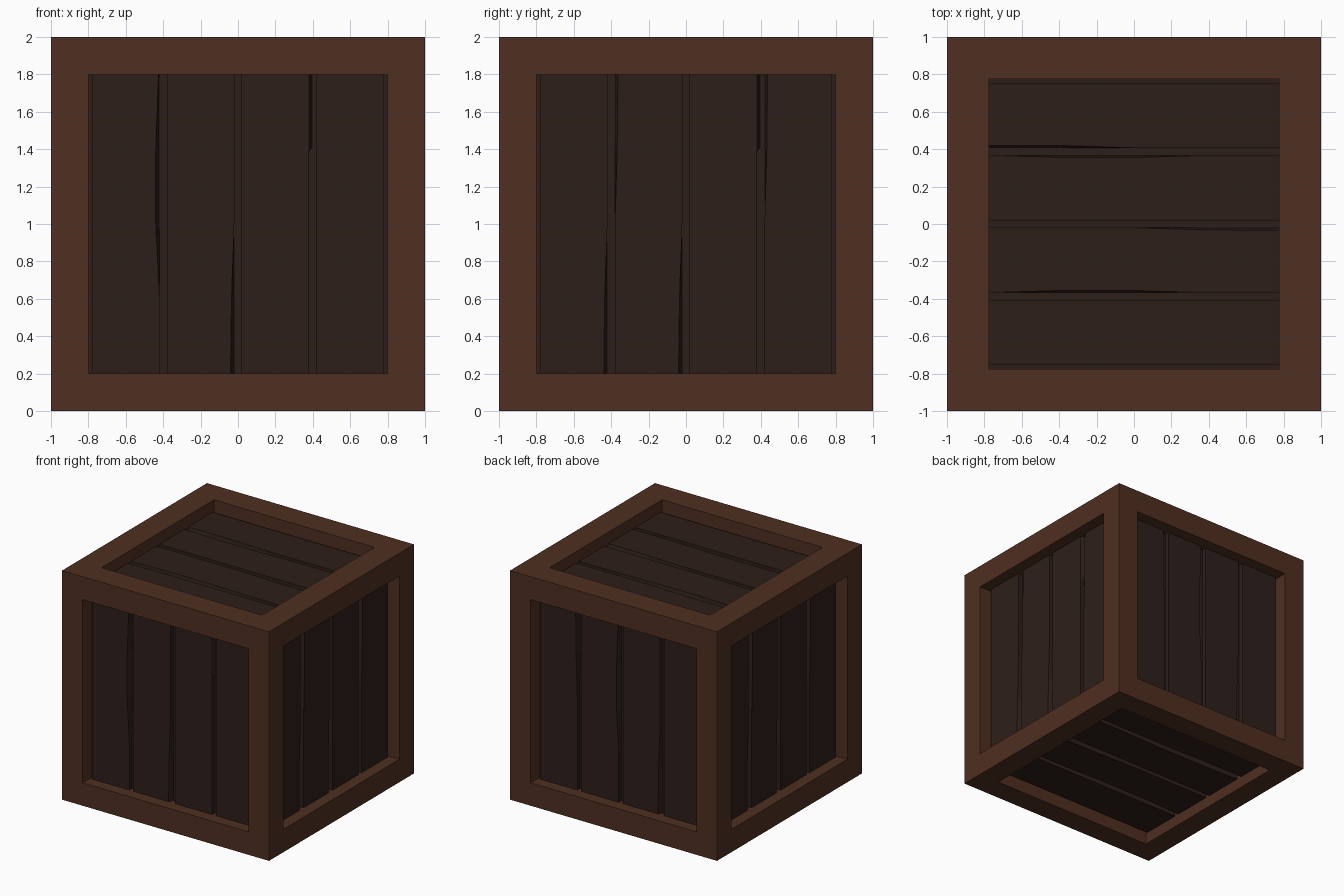
import bpy, bmesh
from mathutils import Vector

if "Cube" in bpy.data.objects:
    bpy.data.objects.remove(bpy.data.objects["Cube"])

RECESS, GAP_DEPTH = 0.10, 0.04


def material(name, rgb):
    m = bpy.data.materials.new(name)
    m.diffuse_color = (*rgb, 1)
    m.use_nodes = True
    m.node_tree.nodes["Principled BSDF"].inputs["Base Color"].default_value = m.diffuse_color
    return m


frame_mat = material("frame_wood", (0.080, 0.029, 0.015))
plank_mat = material("plank_wood", (0.027, 0.0135, 0.0105))


def add_object(name, bm, mats):
    bmesh.ops.recalc_face_normals(bm, faces=bm.faces[:])
    me = bpy.data.meshes.new(name)
    bm.to_mesh(me)
    bm.free()
    for m in mats:
        me.materials.append(m)
    ob = bpy.data.objects.new(name, me)
    bpy.context.collection.objects.link(ob)


# Frame: cube with a window sunk into each side, dark backing behind the planks
bm = bmesh.new()
bmesh.ops.create_cube(bm, size=2)
for v in bm.verts:
    v.co.z += 1
bm.normal_update()
for f in bm.faces[:]:
    n = f.normal.copy()
    border = 0.225 if n.z > 0.5 else 0.2
    bmesh.ops.inset_individual(bm, faces=[f], thickness=border, depth=0,
                               use_even_offset=True)
    inner = bmesh.ops.extrude_discrete_faces(bm, faces=[f])["faces"][0]
    bmesh.ops.translate(bm, verts=inner.verts[:], vec=-n * (RECESS + GAP_DEPTH))
    inner.material_index = 1
add_object("frame", bm, [frame_mat, plank_mat])

# Edge wear as (position along plank, amount):
# positive wears the outer edge back, negative leaves a splinter in the gap
LOW = [(-0.8, 0.02), (-0.4, 0.015), (0, 0)]
MID = [(-0.4, 0), (0, 0.02), (0.4, 0.02), (0.8, 0.005)]
HIGH = [(0, 0), (0.4, 0.012), (0.8, 0.016)]
SPLINTER = [(0.39, 0), (0.41, -0.018), (0.8, -0.018)]
LONG = [(-0.8, 0), (-0.4, 0.012), (0, 0.012), (0.4, 0)]
START = [(-0.8, 0.012), (-0.4, 0.012), (0, 0)]


def edge_points(wear, half):
    pts = [(t * half / 0.8, w) for t, w in wear]
    if not pts or pts[0][0] > -half + 1e-4:
        pts.insert(0, (-half, 0))
    if pts[-1][0] < half - 1e-4:
        pts.append((half, 0))
    return pts


def panel(side, u, v, n, half, wear):
    """Four planks running along v, laid side by side along u."""
    u, v, n = Vector(u), Vector(v), Vector(n)
    centre = Vector((0, 0, 1))
    step = half / 2
    for i in range(4):
        lo = -half + step * i + 0.02
        hi = lo + step - 0.04
        outer, inner = [], []
        right = edge_points(wear.get((i, "hi"), []), half)
        left = edge_points(wear.get((i, "lo"), []), half)[::-1]
        for edge, sign, pts in ((hi, -1, right), (lo, 1, left)):
            for t, w in pts:
                outer.append((edge + sign * max(w, 0), t))
                inner.append((edge + sign * min(w, 0), t))
        bm = bmesh.new()
        top, base = [
            [bm.verts.new(centre + u * a + v * t + n * d) for a, t in loop]
            for loop, d in ((outer, 1 - RECESS), (inner, 1 - RECESS - GAP_DEPTH - 0.005))]
        bm.faces.new(top)
        bm.faces.new(base[::-1])
        for k in range(len(top)):
            j = (k + 1) % len(top)
            bm.faces.new((top[k], base[k], base[j], top[j]))
        add_object(f"{side}_plank_{i + 1}", bm, [plank_mat])


side_wear = {(0, "hi"): LOW, (1, "lo"): HIGH, (1, "hi"): LOW,
             (2, "hi"): SPLINTER, (3, "lo"): HIGH}
flat_wear = {(1, "lo"): LONG, (1, "hi"): HIGH, (2, "hi"): LONG, (3, "lo"): START}
X, Y, Z = (1, 0, 0), (0, 1, 0), (0, 0, 1)
NX, NY, NZ = (-1, 0, 0), (0, -1, 0), (0, 0, -1)

# Plank panels on all six sides
panel("front", X, Z, NY, 0.8, {(0, "hi"): MID, (1, "hi"): LOW, (2, "hi"): SPLINTER})
panel("back", NX, Z, Y, 0.8, {(0, "hi"): HIGH, (1, "hi"): MID, (2, "hi"): LOW})
panel("right", Y, Z, X, 0.8, side_wear)
panel("left", NY, Z, NX, 0.8, side_wear)
panel("top", Y, X, Z, 0.775, flat_wear)
panel("bottom", Y, X, NZ, 0.8, flat_wear)
